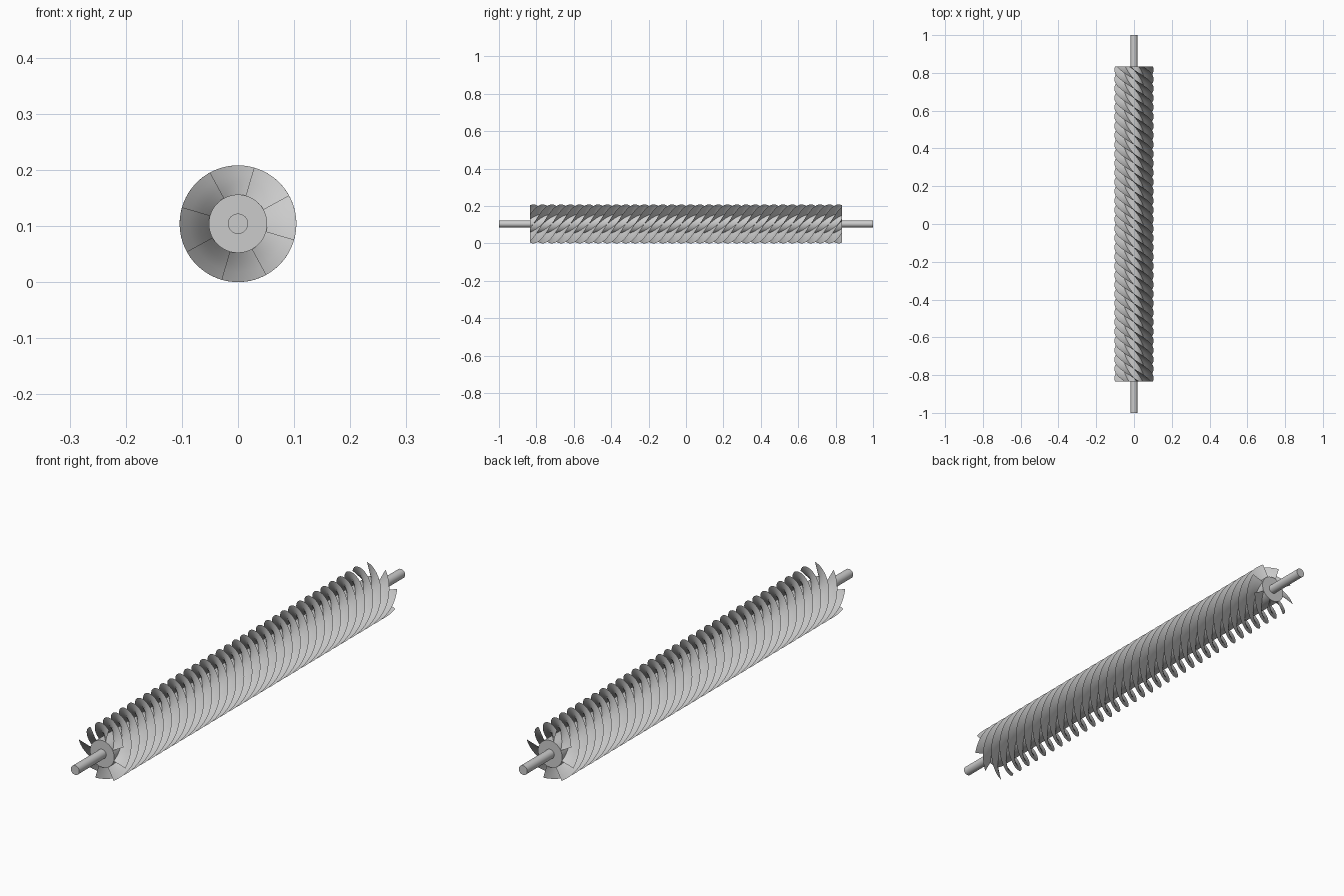
import bpy, bmesh, math

if "Cube" in bpy.data.objects:
    bpy.data.objects.remove(bpy.data.objects["Cube"])

R_OUT, R_CORE, R_SHAFT = 0.104, 0.052, 0.018
HALF = 0.834
BLADES = 8
START = math.radians(28.6)
TWIST = math.radians(45 * 33.73)
STEPS, RINGS = 310, 3


def rod(name, radius, half):
    # cylinder lying along y
    bpy.ops.mesh.primitive_cylinder_add(
        vertices=48, radius=radius, depth=half * 2,
        location=(0, 0, R_OUT), rotation=(math.pi / 2, 0, 0))
    ob = bpy.context.object
    ob.name = name
    bpy.ops.object.shade_smooth_by_angle(angle=math.radians(35))
    return ob


# shaft and core drum
rod("shaft", R_SHAFT, 1.0)
rod("core_drum", R_CORE, HALF)

# thin helical blades wound around the core
bm = bmesh.new()
for b in range(BLADES):
    previous = None
    for i in range(STEPS + 1):
        t = i / STEPS
        a = START + b * math.tau / BLADES + TWIST * t
        row = []
        for j in range(RINGS + 1):
            r = R_CORE * 0.98 + (R_OUT - R_CORE * 0.98) * j / RINGS
            row.append(bm.verts.new((r * math.cos(a), HALF * (2 * t - 1), r * math.sin(a))))
        if previous:
            for j in range(RINGS):
                bm.faces.new((previous[j], previous[j + 1], row[j + 1], row[j]))
        previous = row
mesh = bpy.data.meshes.new("helical_blades")
bm.to_mesh(mesh)
bm.free()
blades = bpy.data.objects.new("helical_blades", mesh)
blades.location.z = R_OUT
bpy.context.collection.objects.link(blades)
bpy.ops.object.select_all(action='DESELECT')
blades.select_set(True)
bpy.context.view_layer.objects.active = blades
bpy.ops.object.shade_smooth_by_angle(angle=math.radians(35))
